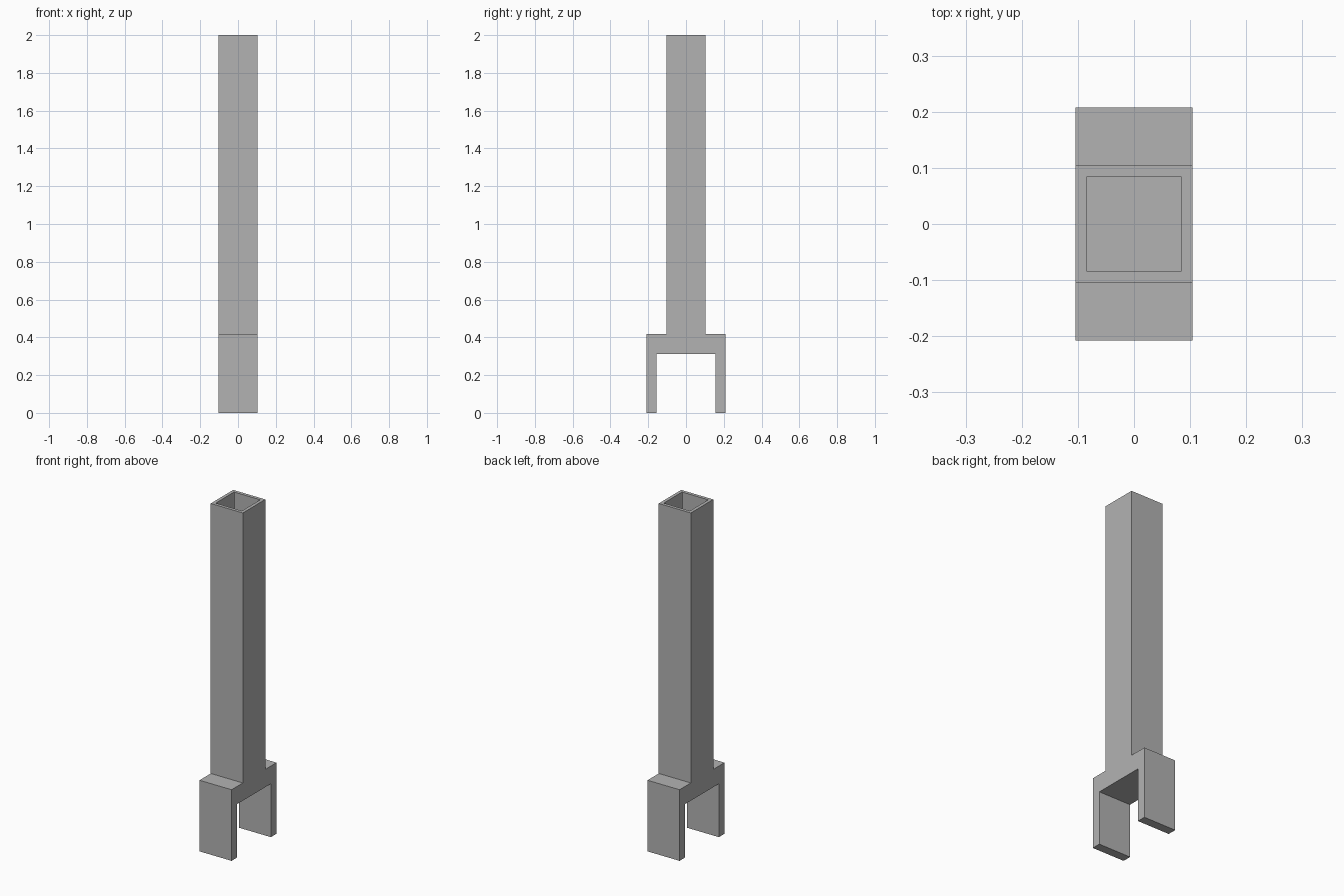
import bpy
import bmesh
from mathutils import Vector

cube = bpy.data.objects.get("Cube")
if cube:
    bpy.data.objects.remove(cube, do_unlink=True)

HALF = 0.104          # half width of the square tube
FORK = 0.208          # half depth of the fork
PRONG = 0.156         # inner face of each prong
CROTCH, SHOULDER, TOP = 0.313, 0.417, 2.0
WALL, CORNER = 0.019, 0.003

# Single grey material
grey = bpy.data.materials.new("plain grey")
grey.use_nodes = True
colour = (0.45, 0.45, 0.45, 1)
grey.diffuse_color = colour
grey.node_tree.nodes["Principled BSDF"].inputs["Base Color"].default_value = colour

# Side profile of the post and fork, mirrored across the centre
half = [(PRONG, CROTCH), (PRONG, 0), (FORK, 0), (FORK, SHOULDER),
        (HALF, SHOULDER), (HALF, TOP)]
profile = half + [(-y, z) for y, z in reversed(half)]

bm = bmesh.new()
side = bm.faces.new([bm.verts.new((-HALF, y, z)) for y, z in profile])
result = bmesh.ops.extrude_face_region(bm, geom=[side], use_keep_orig=True)
far = [v for v in result["geom"] if isinstance(v, bmesh.types.BMVert)]
bmesh.ops.translate(bm, verts=far, vec=(2 * HALF, 0, 0))
bmesh.ops.recalc_face_normals(bm, faces=bm.faces)

# Square bore sunk from the open top down to the fork
mouth = max(bm.faces, key=lambda f: f.calc_center_median().z)
bmesh.ops.inset_region(bm, faces=[mouth], thickness=WALL, use_even_offset=True)
floor = bmesh.ops.extrude_discrete_faces(bm, faces=[mouth])["faces"][0]
bmesh.ops.translate(bm, verts=floor.verts, vec=(0, 0, SHOULDER - TOP))

# Slightly rounded bore corners
limit = HALF - WALL / 2
corners = [e for e in bm.edges
           if abs((e.verts[0].co - e.verts[1].co).normalized().dot(Vector((0, 0, 1)))) > 0.99
           and all(abs(v.co.x) < limit and abs(v.co.y) < limit for v in e.verts)]
bmesh.ops.bevel(bm, geom=corners, offset=CORNER, segments=3, profile=0.5, affect='EDGES')
bmesh.ops.recalc_face_normals(bm, faces=bm.faces)

mesh = bpy.data.meshes.new("forked_square_tube")
bm.to_mesh(mesh)
bm.free()
mesh.materials.append(grey)
tube = bpy.data.objects.new("forked_square_tube", mesh)
bpy.context.collection.objects.link(tube)
